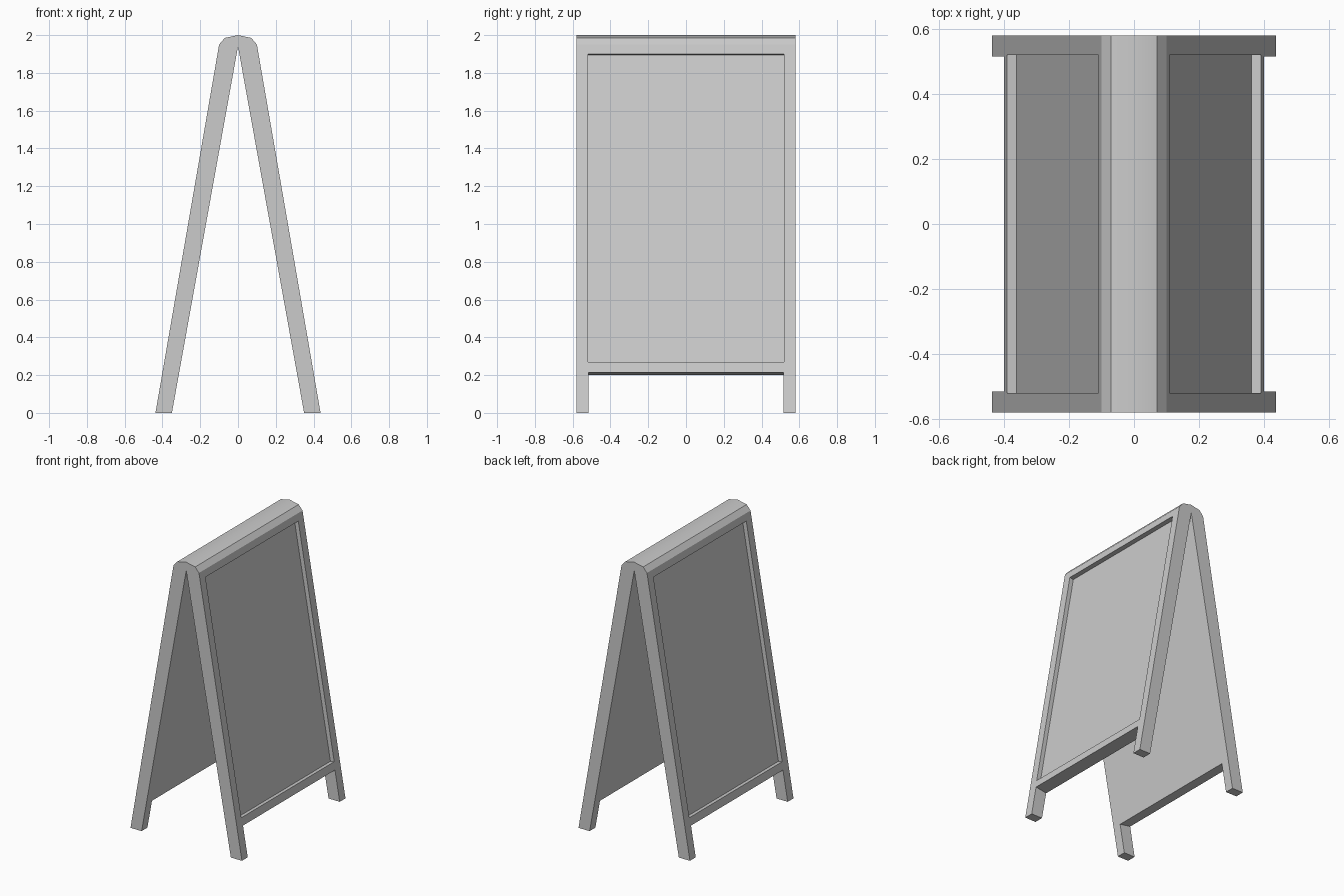
import bpy
import bmesh
import math
from mathutils import Vector

cube = bpy.data.objects.get("Cube")
if cube:
    bpy.data.objects.remove(cube, do_unlink=True)

grey = bpy.data.materials.new("light grey")
grey.use_nodes = True
colour = (0.6, 0.6, 0.6, 1)
grey.diffuse_color = colour
grey.node_tree.nodes["Principled BSDF"].inputs["Base Color"].default_value = colour


def prism(name, profile, half_width):
    """Extrude an (x, z) profile along y, centred on y = 0."""
    bm = bmesh.new()
    face = bm.faces.new([bm.verts.new((x, -half_width, z)) for x, z in profile])
    grown = bmesh.ops.extrude_face_region(bm, geom=[face])["geom"]
    verts = [v for v in grown if isinstance(v, bmesh.types.BMVert)]
    bmesh.ops.translate(bm, vec=(0, 2 * half_width, 0), verts=verts)
    bmesh.ops.recalc_face_normals(bm, faces=bm.faces)
    mesh = bpy.data.meshes.new(name)
    bm.to_mesh(mesh)
    bm.free()
    mesh.materials.append(grey)
    obj = bpy.data.objects.new(name, mesh)
    bpy.context.collection.objects.link(obj)
    return obj


# Folding board: one inverted V with a rounded top
foot, shoulder = Vector((0.437, 0)), Vector((0.1, 1.95))
half = [foot, shoulder, (0.07, 1.985)]
profile = [(0.35, 0), *half, (0, 2)]
profile += [(-x, z) for x, z in reversed(half)] + [(-0.35, 0), (0, 1.94)]
board = prism("folding_board", profile, 0.58)

# Directions along and out of the sloping leaf
along = (shoulder - foot).normalized()
outward = Vector((along.y, -along.x))


def leaf_point(z, depth, side):
    p = foot + along * (z / along.y) - outward * depth
    return (p.x * side, p.y)


def cut(name, side, low, high, near, deep, half_width):
    corners = [(low, near), (high, near), (high, deep), (low, deep)]
    cutter = prism(name, [leaf_point(z, d, side) for z, d in corners], half_width)
    cutter.hide_render = True
    mod = board.modifiers.new(name, 'BOOLEAN')
    mod.operation = 'DIFFERENCE'
    mod.solver = 'EXACT'
    mod.object = cutter
    bpy.context.view_layer.objects.active = board
    bpy.ops.object.modifier_apply(modifier=mod.name)
    bpy.data.objects.remove(cutter, do_unlink=True)


# Recessed panel and gap between the feet on each leaf
for side in (1, -1):
    cut("panel_recess", side, 0.27, 1.9, -0.05, 0.03, 0.52)
    cut("foot_gap", side, -0.3, 0.215, -0.1, 0.2, 0.515)

bpy.ops.object.select_all(action='DESELECT')
board.select_set(True)
bpy.context.view_layer.objects.active = board
bpy.ops.object.shade_smooth_by_angle(angle=math.radians(28))
